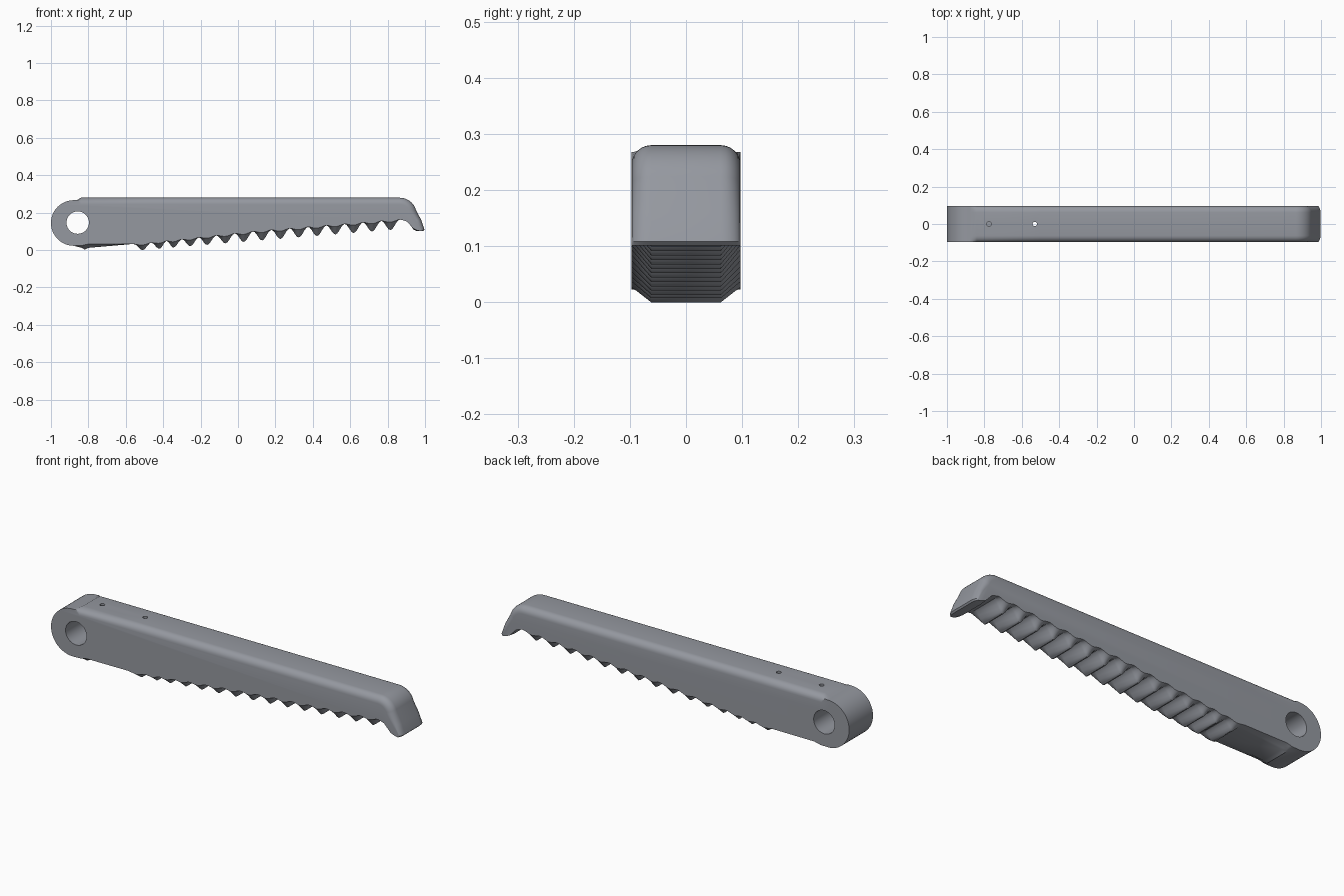
import bpy, bmesh, math
from mathutils import Vector

if "Cube" in bpy.data.objects:
    bpy.data.objects.remove(bpy.data.objects["Cube"])

HALF, R = 0.097, 0.035          # half width, edge rounding

steel = bpy.data.materials.new("grey steel")
steel.diffuse_color = (0.30, 0.315, 0.35, 1)
steel.use_nodes = True
steel.node_tree.nodes["Principled BSDF"].inputs["Base Color"].default_value = steel.diffuse_color

# Profile points: (x, z, shift_x, shift_z); the shift is the move at the side face
pts = []


def add(x, z, sx=0.0, sz=0.0):
    pts.append((x, z, sx, sz))


# rounded pivot eye, from underside round to top
for i in range(25):
    a = math.radians(-90 - 180 * i / 24)
    add(-0.878 + 0.122 * math.cos(a), 0.145 + 0.122 * math.sin(a))

# top edge and outer curve of the hook, rounded towards the sides
add(-0.86, 0.268)
add(-0.84, 0.28, 0, -R)
add(-0.5, 0.28, 0, -R)
add(0.3, 0.28, 0, -R)
add(0.865, 0.28, 0, -R)
for i in range(1, 11):
    a = math.radians(90 - 75 * i / 10)
    add(0.865 + 0.09 * math.cos(a), 0.19 + 0.09 * math.sin(a),
        -R * math.cos(a), -R * math.sin(a))
add(0.98, 0.16, -R * 0.8, 0)
add(0.997, 0.108, -R * 0.5, 0)

# hook tip and its inner side
add(0.99, 0.101, -R * 0.4, 0)
add(0.955, 0.102, 0, 0.005)
add(0.938, 0.110, 0, 0.005)
add(0.922, 0.132)
add(0.902, 0.153)
add(0.880, 0.160)

# row of teeth, walked from hook to grip
tips = [-0.51, -0.42, -0.345, -0.255] + [-0.165 + 0.098 * k for k in range(11)]
tips.reverse()
edges = [0.865] + [(a + b) / 2 for a, b in zip(tips, tips[1:])] + [-0.555]
for k, tip in enumerate(tips):
    hi, lo = edges[k], edges[k + 1]
    for j in range(10):
        t = j / 10
        x = hi + (tip - hi) * t * 2 if t < 0.5 else tip + (lo - tip) * (t - 0.5) * 2
        base = (x + 0.51) * 0.081
        depth = min(0.052, 0.034 + max(0, x + 0.51) * 0.03)
        w = 0.5 - 0.5 * math.cos(2 * math.pi * t)
        add(x, max(0.0, base + depth * (1 - w)), 0, 0.8 * depth * w)

# flat underside and the small lip by the eye
add(-0.56, 0.033)
add(-0.80, 0.012, 0, 0.02)
add(-0.82, 0.003, 0, 0.025)
add(-0.835, 0.012, 0, 0.012)

# Cross layers: rounding along the top, straight chamfer on the teeth
half_layers = []
for i in range(7):
    a = math.pi / 2 * i / 6
    half_layers.append((HALF - R + R * math.sin(a), 1 - math.cos(a), math.sin(a)))
layers = [(-y, c, l) for y, c, l in reversed(half_layers)] + half_layers

bm = bmesh.new()
rings = []
for y, curve, lin in layers:
    ring = []
    for x, z, sx, sz in pts:
        f = lin if sz > 0 else curve
        ring.append(bm.verts.new((x + sx * f, y, z + sz * f)))
    rings.append(ring)
n = len(pts)
for r0, r1 in zip(rings, rings[1:]):
    for i in range(n):
        j = (i + 1) % n
        bm.faces.new((r0[i], r0[j], r1[j], r1[i]))
bm.faces.new(rings[0])
bm.faces.new(rings[-1])
bmesh.ops.recalc_face_normals(bm, faces=bm.faces[:])
mesh = bpy.data.meshes.new("toothed_arm")
bm.to_mesh(mesh)
bm.free()
arm = bpy.data.objects.new("toothed_arm", mesh)
bpy.context.collection.objects.link(arm)
mesh.materials.append(steel)


def drill(name, radius, depth, loc, rot=(0, 0, 0), sides=32):
    """Cut a round hole in the arm with a hidden cylinder."""
    bpy.ops.mesh.primitive_cylinder_add(vertices=sides, radius=radius, depth=depth,
                                        location=loc, rotation=rot)
    cutter = bpy.context.object
    cutter.name = name
    cutter.data.materials.append(steel)
    cutter.hide_render = True
    cutter.hide_set(True)
    mod = arm.modifiers.new(name, 'BOOLEAN')
    mod.operation, mod.solver, mod.object = 'DIFFERENCE', 'EXACT', cutter


# pivot hole and two pin holes in the top
drill("pivot_hole_cutter", 0.06, 0.5, (-0.857, 0, 0.147), (math.pi / 2, 0, 0), 40)
drill("blind_pin_cutter", 0.012, 0.3, (-0.775, 0, 0.25), sides=16)
drill("through_pin_cutter", 0.012, 0.8, (-0.53, 0, 0.15), sides=16)

# bake the holes, then smooth with sharp edges kept
bpy.ops.object.select_all(action='DESELECT')
arm.select_set(True)
bpy.context.view_layer.objects.active = arm
for mod in list(arm.modifiers):
    bpy.ops.object.modifier_apply(modifier=mod.name)
bpy.ops.object.shade_smooth_by_angle(angle=math.radians(35))
